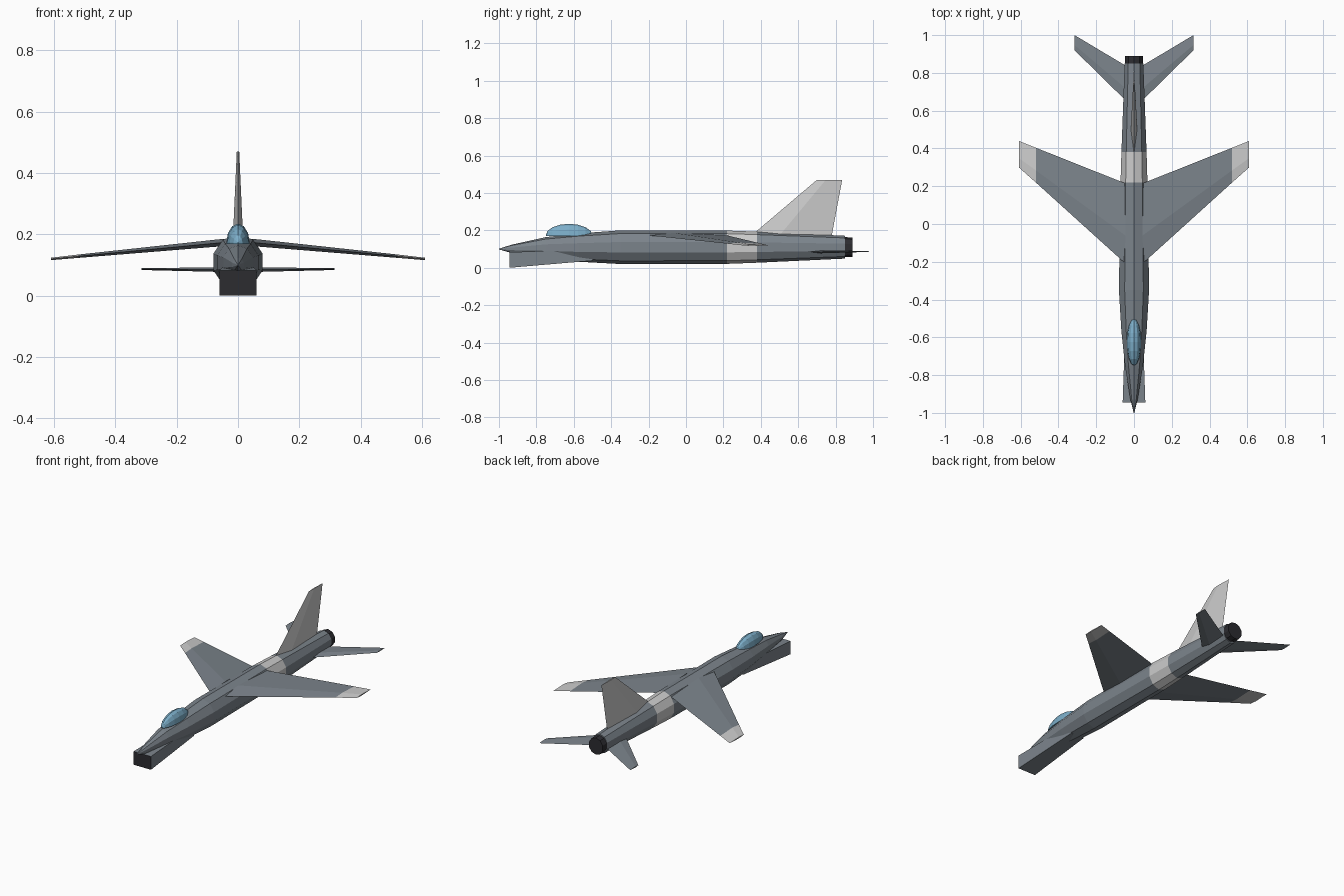
import bpy, bmesh, math
from mathutils import Matrix, Vector

if "Cube" in bpy.data.objects:
    bpy.data.objects.remove(bpy.data.objects["Cube"])


def material(name, rgb):
    m = bpy.data.materials.new(name)
    m.diffuse_color = (*rgb, 1)
    m.use_nodes = True
    m.node_tree.nodes["Principled BSDF"].inputs["Base Color"].default_value = m.diffuse_color
    return m


DARK = material("dark_grey", (0.2, 0.23, 0.26))
LIGHT = material("light_grey", (0.58, 0.58, 0.57))
BLACK = material("black", (0.025, 0.025, 0.03))
GLASS = material("glass", (0.2, 0.42, 0.58))


def finish(bm, name, mats, mirror=False):
    bmesh.ops.recalc_face_normals(bm, faces=bm.faces)
    me = bpy.data.meshes.new(name)
    bm.to_mesh(me)
    bm.free()
    ob = bpy.data.objects.new(name, me)
    bpy.context.collection.objects.link(ob)
    for m in mats:
        me.materials.append(m)
    if mirror:
        ob.modifiers.new("mirror", "MIRROR")
    return ob


def loft(name, rings, mats, mirror=False, first_cap_mat=0):
    """Skin a list of equal-length point rings and cap both ends."""
    bm = bmesh.new()
    vs = [[bm.verts.new(p) for p in r] for r in rings]
    for a, b in zip(vs, vs[1:]):
        for i in range(len(a)):
            j = (i + 1) % len(a)
            bm.faces.new((a[i], a[j], b[j], b[i]))
    bm.faces.new(vs[0]).material_index = first_cap_mat
    bm.faces.new(vs[-1])
    return finish(bm, name, mats, mirror)


def hull_ring(y, zc, rx, rz, n=10):
    angles = [math.pi / 2 + math.tau * i / n for i in range(n)]
    return [(rx * math.cos(a), y, zc + rz * math.sin(a)) for a in angles]


def blade_ring(span, le, te, height, half, vertical=False):
    """Four-sided aerofoil section, lying flat or standing up."""
    mid = le + 0.35 * (te - le)
    pts = [(le, 0), (mid, half), (te, 0), (mid, -half)]
    if vertical:
        return [(t, y, span) for y, t in pts]
    return [(span, y, height + t) for y, t in pts]


# Fuselage
front = [(-1, 0.1, 0.002, 0.002), (-0.93, 0.101, 0.02, 0.023),
         (-0.75, 0.108, 0.05, 0.056), (-0.57, 0.108, 0.07, 0.076),
         (-0.35, 0.11, 0.084, 0.09), (0.22, 0.11, 0.075, 0.089)]
band = [front[-1], (0.38, 0.11, 0.07, 0.083)]
rear = [band[-1], (0.85, 0.11, 0.052, 0.061)]
nozzle = [(0.845, 0.11, 0.05, 0.054), (0.89, 0.11, 0.05, 0.052)]
loft("front_fuselage", [hull_ring(*s) for s in front], [DARK])
loft("fuselage_band", [hull_ring(*s) for s in band], [LIGHT])
loft("rear_fuselage", [hull_ring(*s) for s in rear], [DARK])
loft("exhaust_nozzle", [hull_ring(*s) for s in nozzle], [BLACK])


# Chin air intake with black mouth
def box_ring(y, w, z0, z1):
    return [(-w, y, z0), (w, y, z0), (w, y, z1), (-w, y, z1)]


loft("chin_intake", [box_ring(-0.945, 0.06, 0, 0.083),
                     box_ring(-0.5, 0.045, 0.038, 0.1)],
     [DARK, BLACK], first_cap_mat=1)

# Wings and pale wing tips
root = blade_ring(0.045, -0.21, 0.215, 0.174, 0.012)
joint = blade_ring(0.52, 0.22, 0.404, 0.129, 0.0055)
tip = blade_ring(0.61, 0.30, 0.44, 0.12, 0.004)
loft("wings", [root, joint], [DARK], mirror=True)
loft("wing_tips", [joint, tip], [LIGHT], mirror=True)

# Tailplanes
loft("tailplanes", [blade_ring(0.03, 0.64, 0.83, 0.085, 0.008),
                    blade_ring(0.315, 0.92, 1.0, 0.087, 0.003)], [DARK], mirror=True)

# Tail fin
loft("tail_fin", [blade_ring(0.16, 0.335, 0.777, 0, 0.018, True),
                  blade_ring(0.47, 0.70, 0.835, 0, 0.004, True)], [LIGHT])

# Canopy: upper half of a faceted ellipsoid with its poles fore and aft
bm = bmesh.new()
bmesh.ops.create_uvsphere(bm, u_segments=12, v_segments=8, radius=1)
bmesh.ops.rotate(bm, verts=bm.verts, matrix=Matrix.Rotation(math.pi / 2, 3, "X"))
bmesh.ops.scale(bm, verts=bm.verts, vec=(0.038, 0.125, 0.062))
cut = bmesh.ops.bisect_plane(bm, geom=bm.verts[:] + bm.edges[:] + bm.faces[:],
                             plane_co=(0, 0, -0.004), plane_no=(0, 0, 1),
                             clear_inner=True)
bmesh.ops.holes_fill(bm, edges=bm.edges)
bmesh.ops.translate(bm, verts=bm.verts, vec=Vector((0, -0.625, 0.173)))
finish(bm, "canopy", [GLASS])
